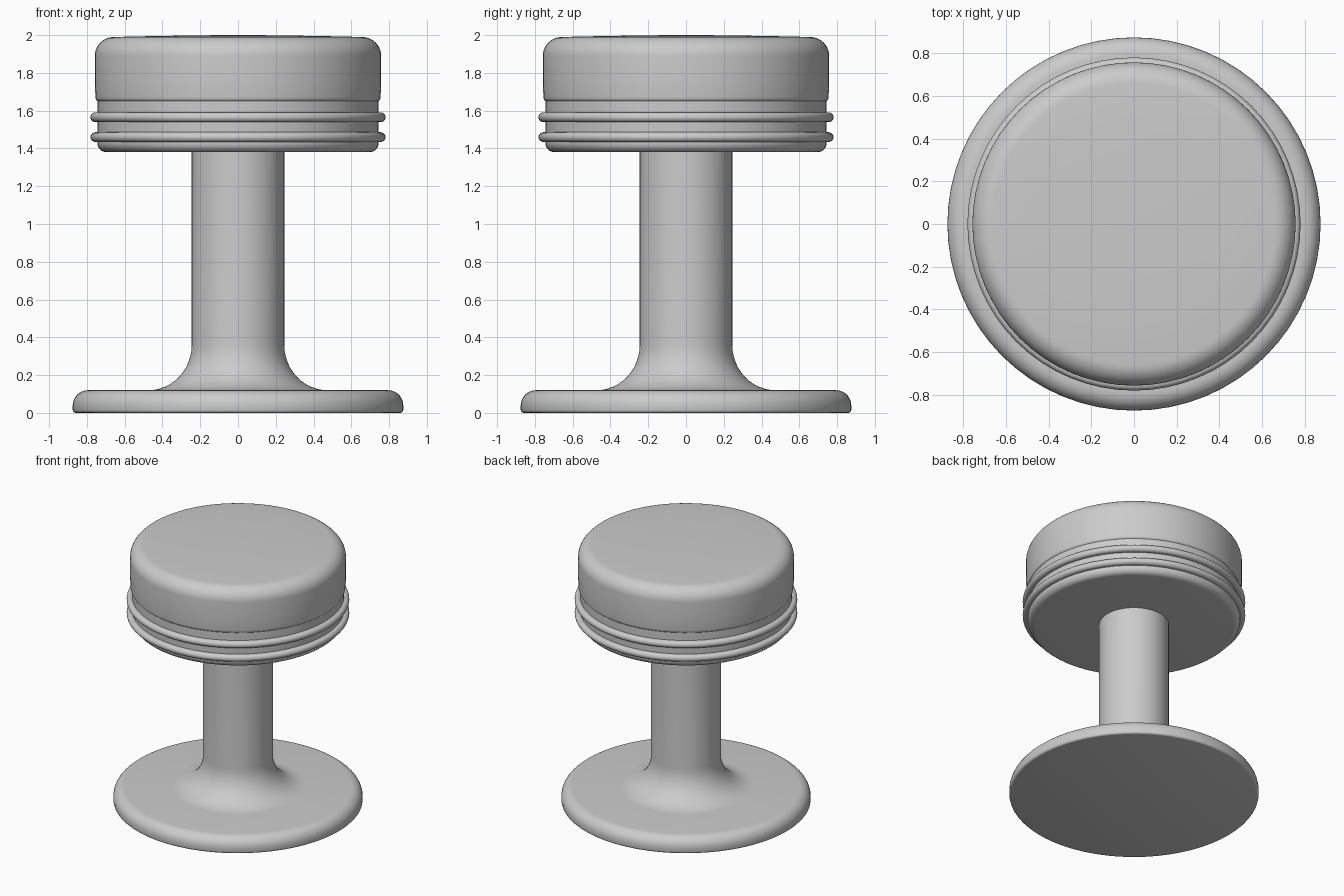
import bpy, bmesh, math

if "Cube" in bpy.data.objects:
    bpy.data.objects.remove(bpy.data.objects["Cube"])

SEGMENTS = 64


def arc(cr, cz, rr, rz, a0, a1, steps=8):
    """Points (radius, z) along an elliptical arc, angles in degrees."""
    pts = []
    for i in range(steps + 1):
        a = math.radians(a0 + (a1 - a0) * i / steps)
        pts.append((cr + rr * math.cos(a), cz + rz * math.sin(a)))
    return pts


def lathe(name, profile, closed=False):
    """Spin a (radius, z) profile about the z axis."""
    bm = bmesh.new()
    verts = [bm.verts.new((r, 0, z)) for r, z in profile]
    edges = [bm.edges.new(pair) for pair in zip(verts, verts[1:])]
    if closed:
        edges.append(bm.edges.new((verts[-1], verts[0])))
    bmesh.ops.spin(bm, geom=verts + edges, cent=(0, 0, 0), axis=(0, 0, 1),
                   angle=2 * math.pi, steps=SEGMENTS, use_duplicate=False)
    bmesh.ops.remove_doubles(bm, verts=bm.verts, dist=1e-4)
    bmesh.ops.recalc_face_normals(bm, faces=bm.faces)
    mesh = bpy.data.meshes.new(name)
    bm.to_mesh(mesh)
    bm.free()
    obj = bpy.data.objects.new(name, mesh)
    bpy.context.collection.objects.link(obj)
    bpy.ops.object.select_all(action='DESELECT')
    obj.select_set(True)
    bpy.context.view_layer.objects.active = obj
    bpy.ops.object.shade_smooth_by_angle(angle=math.radians(35))
    return obj


# Floor disc flowing through a fillet into the column
lathe("pedestal",
      [(0, 0), (0.86, 0)]
      + arc(0.86, 0.015, 0.015, 0.015, -90, 0, 3)
      + arc(0.795, 0.04, 0.08, 0.08, 0, 90)
      + arc(0.475, 0.36, 0.23, 0.24, 270, 180, 12)
      + [(0.245, 1.39), (0, 1.39)])

# Seat pan under the cushion
lathe("seat_pan",
      [(0, 1.38)]
      + arc(0.695, 1.43, 0.05, 0.05, -90, 0)
      + [(0.745, 1.66), (0, 1.66)])

# Two trim rings around the seat pan
for name, z in (("lower_trim_ring", 1.46), ("upper_trim_ring", 1.565)):
    lathe(name, [(0.73, z - 0.026)] + arc(0.755, z, 0.026, 0.026, -90, 90, 10)
          + [(0.73, z + 0.026)], closed=True)

# Cushion with a rounded rim and a very slight crown
lathe("cushion",
      [(0, 1.647)]
      + arc(0.735, 1.672, 0.02, 0.025, -90, 0, 4)
      + [(0.758, 1.76)]
      + arc(0.658, 1.89, 0.1, 0.1, 0, 88, 10)
      + [(0.45, 1.995), (0.2, 1.999), (0, 2.0)])
